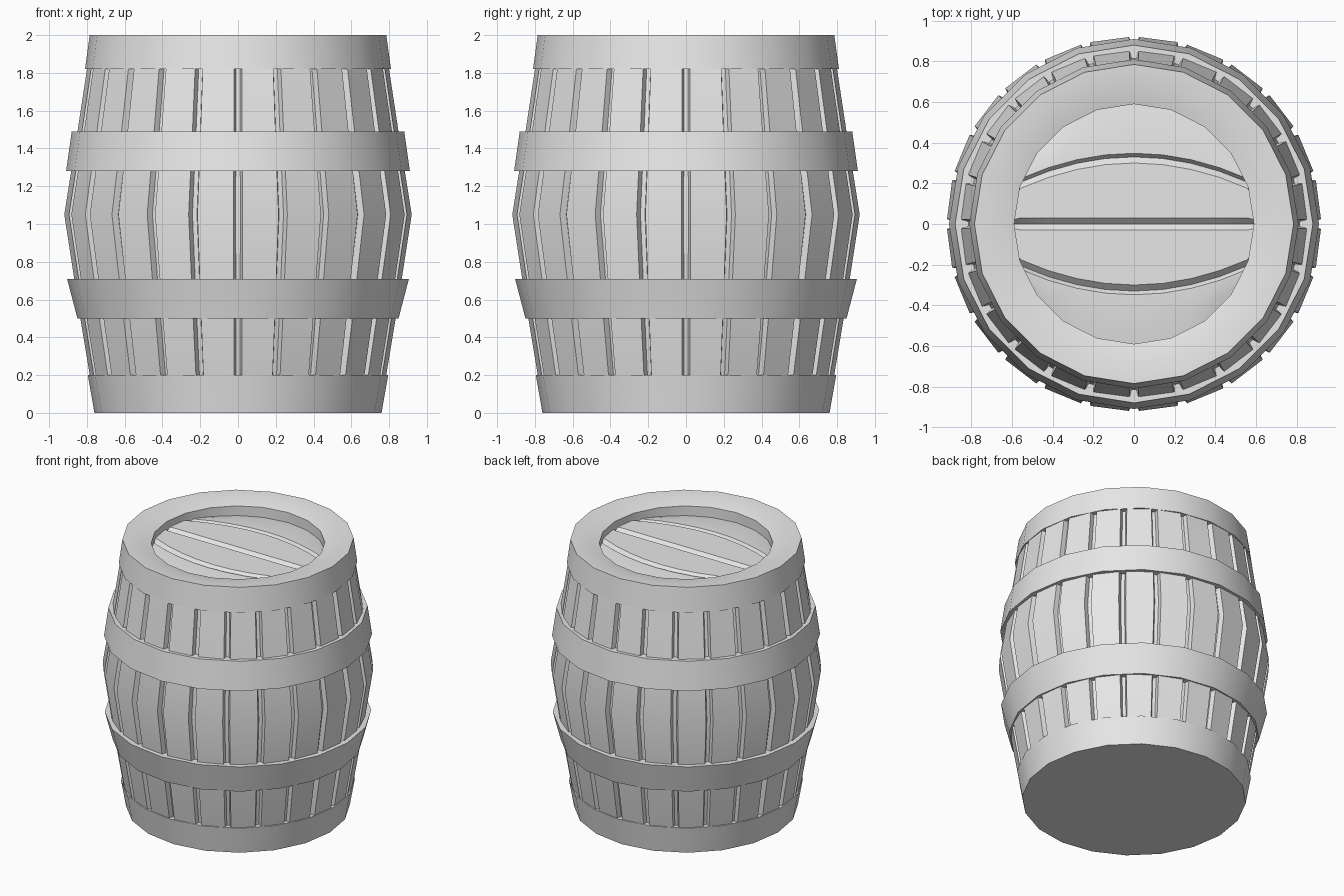
import bpy
import bmesh
from math import cos, sin, radians, sqrt, tau

cube = bpy.data.objects.get("Cube")
if cube:
    bpy.data.objects.remove(cube)

grey = bpy.data.materials.new("plain_grey")
grey.use_nodes = True
grey.diffuse_color = (0.8, 0.8, 0.8, 1)
grey.node_tree.nodes["Principled BSDF"].inputs["Base Color"].default_value = (0.8, 0.8, 0.8, 1)

SIDES = 20
STAVES = 24


def finish(bm, name, angle=35):
    bmesh.ops.recalc_face_normals(bm, faces=bm.faces)
    mesh = bpy.data.meshes.new(name)
    bm.to_mesh(mesh)
    bm.free()
    mesh.materials.append(grey)
    obj = bpy.data.objects.new(name, mesh)
    bpy.context.collection.objects.link(obj)
    bpy.ops.object.select_all(action='DESELECT')
    obj.select_set(True)
    bpy.context.view_layer.objects.active = obj
    bpy.ops.object.shade_smooth_by_angle(angle=radians(angle))
    return obj


def bridge(bm, a, b):
    for i in range(len(a)):
        j = (i + 1) % len(a)
        bm.faces.new((a[i], a[j], b[j], b[i]))


def hoop(name, profile, closed=True, cap=False):
    """Revolve a (radius, height) profile into a ring."""
    bm = bmesh.new()
    rings = [[bm.verts.new((r * cos(tau * i / SIDES), r * sin(tau * i / SIDES), z))
              for i in range(SIDES)] for r, z in profile]
    for a, b in zip(rings, rings[1:]):
        bridge(bm, a, b)
    if closed:
        bridge(bm, rings[-1], rings[0])
    if cap:
        bm.faces.new(rings[0])
    return finish(bm, name)


# Staves: one bulging wall with a groove between neighbouring boards
def stave_wall():
    bm = bmesh.new()
    rings = []
    for r, z in ((0.75, 0.05), (0.785, 0.2), (0.835, 0.5), (0.92, 1.05),
                 (0.85, 1.49), (0.8, 1.82), (0.775, 1.95)):
        ring = []
        for k in range(STAVES):
            for offset, depth in ((-1.5, 0), (-0.8, 0.035), (0.8, 0.035), (1.5, 0)):
                a = tau * k / STAVES + radians(offset)
                ring.append(bm.verts.new(((r - depth) * cos(a), (r - depth) * sin(a), z)))
        rings.append(ring)
    for a, b in zip(rings, rings[1:]):
        bridge(bm, a, b)
    finish(bm, "staves", 25)


# Lid: boards split by a straight middle groove and two curved ones
def lid_boards():
    bm = bmesh.new()
    top, drop = 1.92, 0.03
    columns = []
    for x in (-0.61, -0.56, -0.42, -0.28, -0.14, 0, 0.14, 0.28, 0.42, 0.56, 0.61):
        chord = sqrt(0.62 ** 2 - x * x)
        g = min(0.33 - 0.4 * x * x, chord * 0.8)
        w = min(0.03, chord * 0.15)
        half = [(w, top), (g - w, top), (g, top - drop), (g + w * 0.6, top - 0.005),
                ((g + chord) / 2 + w * 0.3, top - 0.01), (chord, top - 0.03)]
        rows = [(-y, z) for y, z in reversed(half)] + [(0, top - drop)] + half
        columns.append([bm.verts.new((x, y, z)) for y, z in rows])
    for a, b in zip(columns, columns[1:]):
        for i in range(len(a) - 1):
            bm.faces.new((a[i], b[i], b[i + 1], a[i + 1]))
    obj = finish(bm, "lid_boards")
    if obj.data.polygons[0].normal.z < 0:
        obj.data.flip_normals()


stave_wall()
lid_boards()

# Hoops: a closed foot, two belly bands and a rim with the lid opening
hoop("foot_hoop", [(0.76, 0), (0.795, 0.2), (0.72, 0.2)], closed=False, cap=True)
hoop("lower_hoop", [(0.85, 0.5), (0.905, 0.71), (0.8, 0.71), (0.78, 0.5)])
hoop("upper_hoop", [(0.91, 1.28), (0.88, 1.49), (0.79, 1.49), (0.82, 1.28)])
hoop("top_rim", [(0.81, 1.82), (0.785, 2.0), (0.69, 1.995), (0.59, 1.97),
                 (0.59, 1.85), (0.74, 1.82)])
